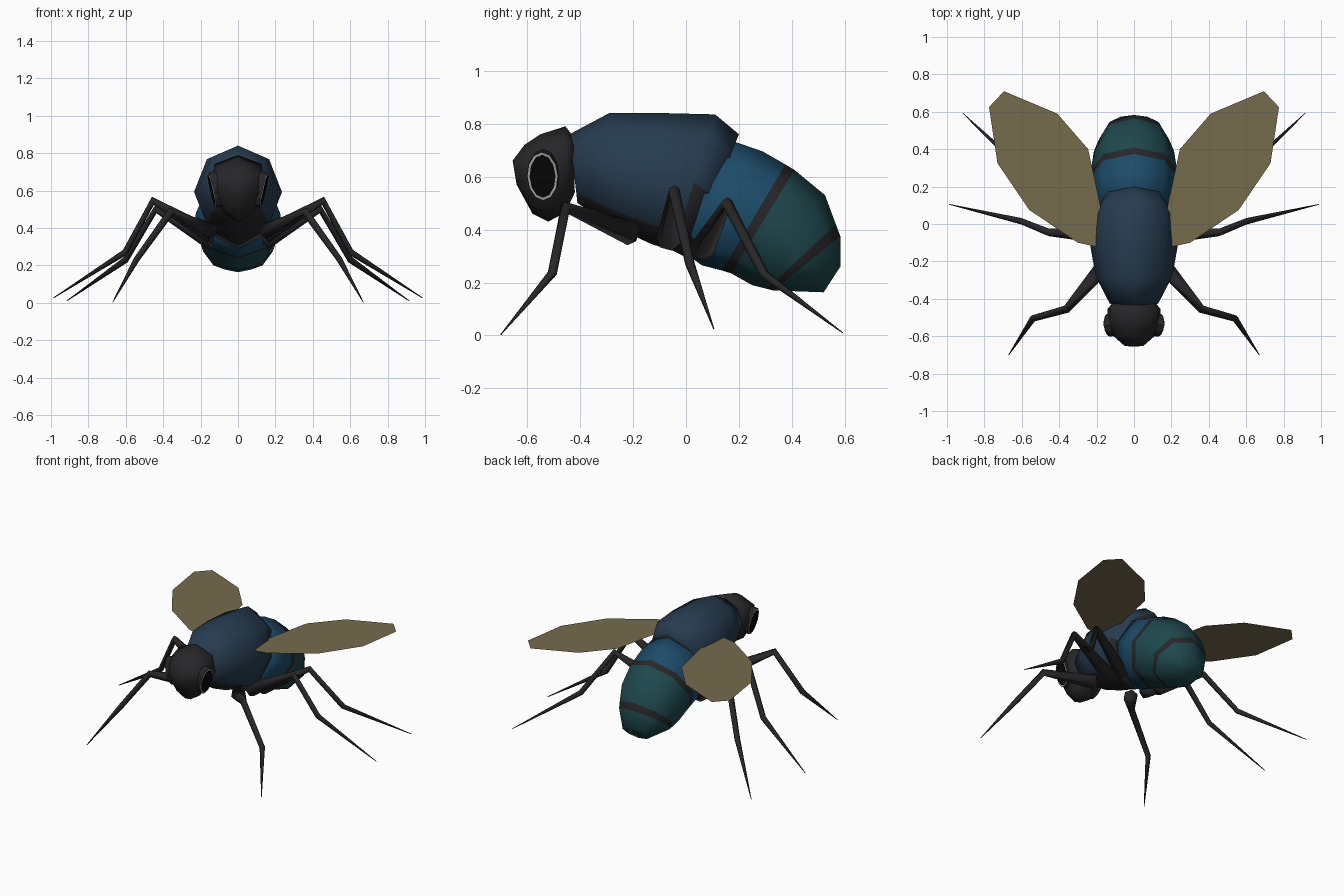
import bpy, bmesh
from math import sin, cos, tau
from mathutils import Vector

if "Cube" in bpy.data.objects:
    bpy.data.objects.remove(bpy.data.objects["Cube"])


def material(name, rgb, alpha=1.0):
    m = bpy.data.materials.new(name)
    m.diffuse_color = (*rgb, alpha)
    m.use_nodes = True
    m.node_tree.nodes["Principled BSDF"].inputs["Base Color"].default_value = m.diffuse_color
    return m


DARK = material("dark_shell", (0.02, 0.02, 0.022))
STEEL = material("steel_blue", (0.02, 0.045, 0.08))
BLUE = material("bright_blue", (0.012, 0.07, 0.14))
TEAL = material("teal", (0.013, 0.065, 0.075))
WING = material("wing_tan", (0.18, 0.145, 0.075), 0.92)
BLACK = material("eye_black", (0.002, 0.002, 0.002))
RIM = material("eye_rim_grey", (0.42, 0.42, 0.42))


def finish(name, bm, mats, mirror=False, smooth=True):
    bmesh.ops.recalc_face_normals(bm, faces=bm.faces)
    mesh = bpy.data.meshes.new(name)
    bm.to_mesh(mesh)
    bm.free()
    ob = bpy.data.objects.new(name, mesh)
    bpy.context.collection.objects.link(ob)
    for m in mats:
        mesh.materials.append(m)
    for p in mesh.polygons:
        p.use_smooth = smooth
    if mirror:
        mod = ob.modifiers.new("mirror", "MIRROR")
        mod.use_mirror_merge = False
    return ob


def skin(bm, rings, pick=lambda seg, side: 0):
    """Join rings of points into a closed tube with capped ends."""
    loops = [[bm.verts.new(p) for p in r] for r in rings]
    n = len(loops[0])
    for s, (a, b) in enumerate(zip(loops, loops[1:])):
        for k in range(n):
            j = (k + 1) % n
            f = bm.faces.new((a[k], a[j], b[j], b[k]))
            f.material_index = pick(s, k)
    bm.faces.new(loops[0]).material_index = pick(0, n // 2)
    bm.faces.new(loops[-1]).material_index = pick(len(loops) - 2, n // 2)


def body(name, sections, mats, pick=lambda s, k: 0, taper=0.0):
    """Sections: top y, top z, bottom y, bottom z, half width."""
    rings = []
    for ty, tz, by, bz, w in sections:
        top, bot = Vector((0, ty, tz)), Vector((0, by, bz))
        mid, half = (top + bot) / 2, (top - bot) / 2
        ring = []
        for k in range(8):
            c, s = cos(tau * k / 8), sin(tau * k / 8)
            ring.append(mid + half * c + Vector((w * s * (1 + taper * c), 0, 0)))
        rings.append(ring)
    bm = bmesh.new()
    skin(bm, rings, pick)
    return finish(name, bm, mats)


# Head, narrower toward the mouth
body("head", [(-.425, .75, -.42, .54, .115), (-.455, .79, -.455, .465, .142),
              (-.55, .76, -.52, .43, .14), (-.61, .72, -.58, .46, .115),
              (-.655, .66, -.64, .57, .055)], [DARK], taper=.35)

# Thorax: steel blue above, dark underneath and at the lower rear edge
body("thorax", [(-.44, .76, -.41, .50, .13), (-.29, .84, -.27, .41, .205),
                (-.09, .84, -.13, .345, .235), (.11, .835, -.05, .32, .225),
                (.20, .76, .01, .29, .19)], [STEEL, DARK],
     lambda s, k: 1 if k in (3, 4) or s == 3 and k in (2, 5) else 0)

# Abdomen with dark bands
body("abdomen", [(.16, .74, -.03, .33, .20), (.29, .695, .06, .265, .225),
                 (.375, .646, .137, .245, .23), (.41, .625, .17, .235, .23),
                 (.525, .53, .25, .19, .215), (.566, .42, .306, .176, .195),
                 (.583, .375, .33, .17, .185), (.583, .26, .52, .163, .10)],
     [BLUE, DARK, TEAL], lambda s, k: (0, 0, 1, 2, 2, 1, 2)[s])


# Eyes: tilted oval socket, thin rim and black lens
def eye(name, ry, rz, lift, mat):
    centre = Vector((.125, -.54, .605))
    out = Vector((1, -.12, -.23)).normalized()
    along = Vector((.12, 1, 0)).normalized()
    up = out.cross(along)
    rings = [[centre + out * d + along * ry * cos(tau * k / 12) + up * rz * sin(tau * k / 12)
              for k in range(12)] for d in (-.03, lift)]
    bm = bmesh.new()
    skin(bm, rings)
    finish(name, bm, [mat], mirror=True, smooth=False)


eye("eye_sockets", .061, .096, .013, DARK)
eye("eye_rims", .057, .092, .016, RIM)
eye("eye_lenses", .049, .083, .019, BLACK)


# Legs: tapered six-sided tubes along a bent path
def leg(name, points):
    radii = (.047, .022, .018, .002)
    pts = [Vector(p) for p in points]
    rings = []
    for i, p in enumerate(pts):
        before = (p - pts[i - 1]).normalized() if i else Vector()
        after = (pts[i + 1] - p).normalized() if i < len(pts) - 1 else Vector()
        t = (before + after).normalized()
        u = t.cross(Vector((-.5, 1, 0))).normalized()
        v = t.cross(u)
        rings.append([p + radii[i] * (u * cos(tau * k / 6) + v * sin(tau * k / 6))
                      for k in range(6)])
    bm = bmesh.new()
    skin(bm, rings)
    finish(name, bm, [DARK], mirror=True)


leg("front_legs", [(.145, -.205, .385), (.36, -.455, .485),
                   (.54, -.505, .235), (.67, -.70, .003)])
leg("middle_legs", [(.14, -.065, .36), (.455, -.045, .545),
                    (.603, .015, .27), (.988, .105, .025)])
leg("hind_legs", [(.14, .06, .325), (.44, .155, .50),
                  (.60, .295, .23), (.915, .592, .01)])

# Wings: flat thin outlines lying level
outline = [(.15, -.08), (.21, -.12), (.30, -.10), (.56, .075), (.73, .325), (.775, .625),
           (.695, .71), (.41, .59), (.245, .40), (.18, .10)]
bm = bmesh.new()
bm.faces.new([bm.verts.new((x, y, .67)) for x, y in outline])
finish("wings", bm, [WING], mirror=True, smooth=False)
